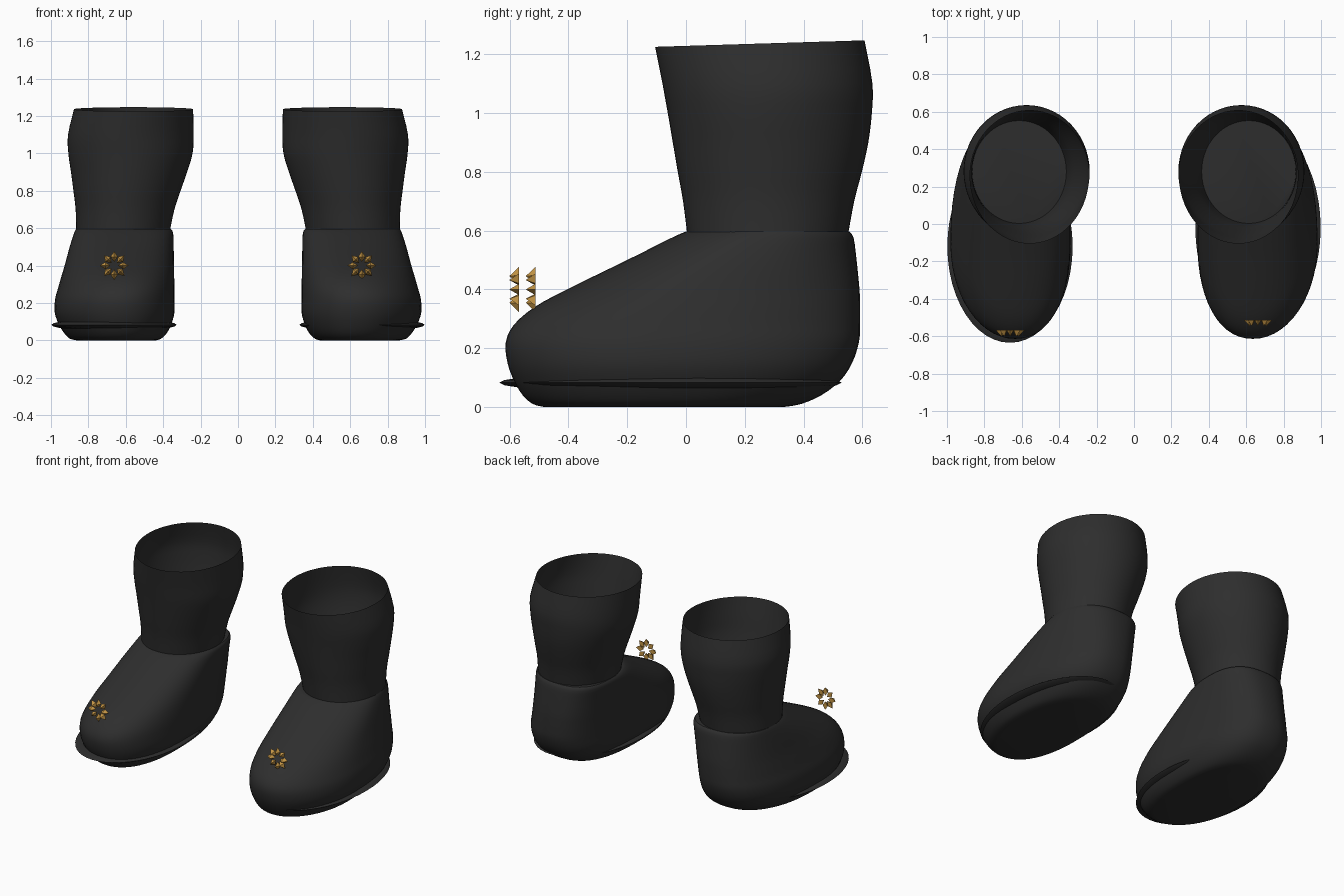
import bpy, bmesh, math
from mathutils import Vector

default = bpy.data.objects.get("Cube")
if default:
    bpy.data.objects.remove(default, do_unlink=True)


def material(name, rgb):
    m = bpy.data.materials.new(name)
    m.use_nodes = True
    m.diffuse_color = (*rgb, 1)
    m.node_tree.nodes["Principled BSDF"].inputs["Base Color"].default_value = (*rgb, 1)
    return m


BLACK = material("black_leather", (0.027, 0.027, 0.027))
GOLD = material("gold", (0.55, 0.3, 0.06))


def finish(name, bm, mat, smooth=True):
    bmesh.ops.recalc_face_normals(bm, faces=bm.faces)
    mesh = bpy.data.meshes.new(name)
    bm.to_mesh(mesh)
    bm.free()
    mesh.materials.append(mat)
    obj = bpy.data.objects.new(name, mesh)
    bpy.context.collection.objects.link(obj)
    if smooth:
        bpy.ops.object.select_all(action='DESELECT')
        obj.select_set(True)
        bpy.context.view_layer.objects.active = obj
        bpy.ops.object.shade_smooth_by_angle(angle=math.radians(40))
    return obj


def refine(rows, steps=3):
    """Smooth curve through the profile rows."""
    rows = [Vector(r) for r in rows]
    out = []
    for i in range(len(rows) - 1):
        a, b, c, d = (rows[max(0, min(len(rows) - 1, i + k))] for k in (-1, 0, 1, 2))
        for j in range(steps):
            t = j / steps
            out.append(b + (c - a) * (t / 2) + (a * 2 - b * 5 + c * 4 - d) * (t * t / 2)
                       + (b * 3 - a - c * 3 + d) * (t ** 3 / 2))
    return out + [rows[-1]]


def loft(rows, side, front_power, back_power, lean=0.0, caps=True, segments=56):
    """Stack egg-shaped rings: height, x range, y range, y of widest point."""
    bm = bmesh.new()
    rings = []
    for z, x0, x1, y0, y1, wide in refine(rows):
        ring = []
        for k in range(segments):
            a = math.tau * k / segments
            c, s = math.cos(a), math.sin(a)
            p = 2 / (back_power if s > 0 else front_power)
            reach = (y1 - wide) if s > 0 else (wide - y0)
            u = math.copysign(abs(c) ** p, c)
            v = math.copysign(abs(s) ** p, s)
            x = (x0 + x1) / 2 + u * (x1 - x0) / 2 - lean * v * v
            ring.append(bm.verts.new((side * x, wide + v * reach, z)))
        rings.append(ring)
    for low, high in zip(rings, rings[1:]):
        for k in range(segments):
            n = (k + 1) % segments
            bm.faces.new((low[k], low[n], high[n], high[k]))
    if caps:
        bm.faces.new(rings[0][::-1])
        bm.faces.new(rings[-1])
    return bm


FOOT = [
    (0.00, 0.44, 0.86, -0.48, 0.33, -0.10),
    (0.01, 0.41, 0.90, -0.52, 0.39, -0.10),
    (0.04, 0.38, 0.93, -0.555, 0.46, -0.10),
    (0.09, 0.355, 0.96, -0.585, 0.525, -0.10),
    (0.15, 0.34, 0.98, -0.607, 0.565, -0.10),
    (0.22, 0.34, 0.978, -0.613, 0.588, -0.09),
    (0.28, 0.34, 0.962, -0.585, 0.592, -0.06),
    (0.34, 0.341, 0.945, -0.515, 0.592, -0.01),
    (0.40, 0.342, 0.927, -0.405, 0.59, 0.05),
    (0.50, 0.344, 0.90, -0.20, 0.58, 0.16),
    (0.575, 0.347, 0.876, -0.05, 0.57, 0.25),
    (0.597, 0.36, 0.865, 0.0, 0.555, 0.28),
]
SHAFT = [
    (0.58, 0.365, 0.865, 0.005, 0.55, 0.28),
    (0.70, 0.34, 0.868, -0.01, 0.572, 0.28),
    (0.80, 0.307, 0.88, -0.028, 0.598, 0.28),
    (0.90, 0.272, 0.893, -0.045, 0.62, 0.28),
    (1.00, 0.243, 0.907, -0.062, 0.632, 0.28),
    (1.10, 0.237, 0.909, -0.08, 0.634, 0.28),
    (1.247, 0.24, 0.877, -0.105, 0.607, 0.26),
]


def foot(label, side):
    finish(label + "_foot", loft(FOOT, side, 2.1, 2.4, lean=0.025), BLACK)


def shaft(label, side):
    bm = loft(SHAFT, side, 2, 2, caps=False)
    # Dip the front of the open rim
    for v in bm.verts:
        if v.co.z > 1.1:
            v.co.z -= 0.022 * (v.co.z - 1.1) / 0.147 * (0.607 - v.co.y) / 0.71
    finish(label + "_shaft", bm, BLACK)


def welt(label, side, y, length):
    bm = bmesh.new()
    bmesh.ops.create_uvsphere(bm, u_segments=48, v_segments=12, radius=1)
    bmesh.ops.scale(bm, vec=(0.335, length, 0.034), verts=bm.verts)
    bmesh.ops.translate(bm, vec=(side * 0.663, y, 0.083), verts=bm.verts)
    finish(label + "_sole_welt", bm, BLACK)


def badge(label, side, y):
    """Eight pointed petals, each a kite-based pyramid facing forward."""
    bm = bmesh.new()
    centre = Vector((side * 0.662, y, 0.4))
    for k in range(8):
        a = math.tau * k / 8
        out = Vector((math.cos(a), 0, math.sin(a)))
        across = Vector((-out.z, 0, out.x))
        base = [bm.verts.new(centre + out * r + across * w)
                for r, w in ((0.02, 0), (0.048, 0.019), (0.077, 0), (0.048, -0.019))]
        peak = bm.verts.new(centre + out * 0.045 + Vector((0, -0.033, 0)))
        bm.faces.new(base)
        for i in range(4):
            bm.faces.new((base[i], base[(i + 1) % 4], peak))
    finish(label + "_star_badge", bm, GOLD, smooth=False)


# The pair differs only in the welt and badge placement
for label, side, welt_y, welt_length, badge_y in (
        ("left", 1, -0.02, 0.55, -0.512), ("right", -1, -0.12, 0.515, -0.568)):
    foot(label, side)
    shaft(label, side)
    welt(label, side, welt_y, welt_length)
    badge(label, side, badge_y)
